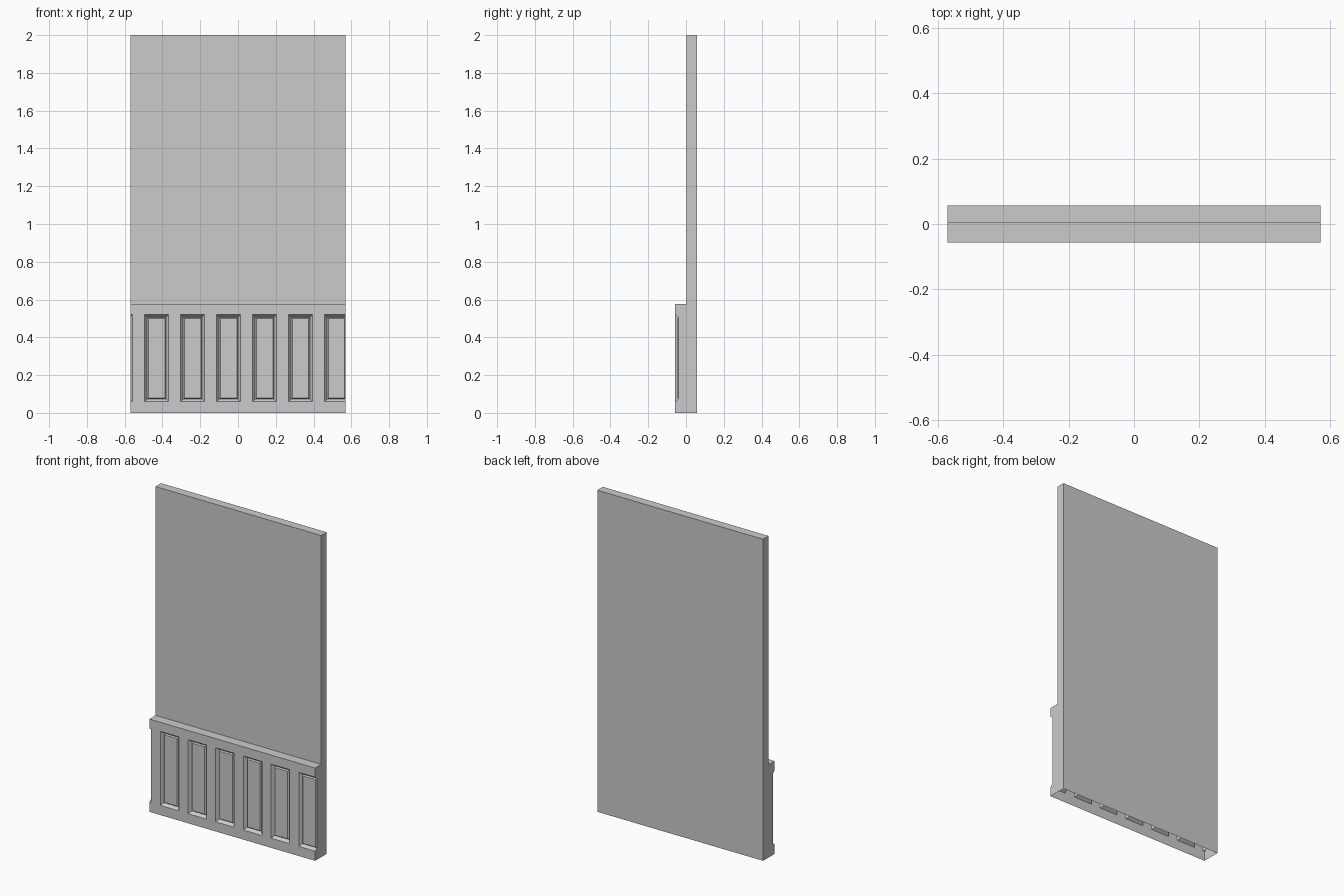
import bpy, bmesh
from mathutils import Vector

if "Cube" in bpy.data.objects:
    bpy.data.objects.remove(bpy.data.objects["Cube"])

HALF_W, FRONT, STEP, BACK = 0.57, -0.057, 0.003, 0.057
DADO_H, WALL_H = 0.577, 2.0
PITCH, PANEL_W, PANEL_X = 0.1905, 0.127, 0.077   # panel spacing, width, a left edge
PANEL_Z = (0.06, 0.52)

bm = bmesh.new()


def rect(x0, x1, z0, z1, y):
    return [bm.verts.new(p) for p in
            ((x0, y, z0), (x1, y, z0), (x1, y, z1), (x0, y, z1))]


def bay(x):
    """One wall bay: a sunk raised-field panel below, plain wall above and behind."""
    x1 = x + PANEL_W
    gap = (PITCH - PANEL_W) / 2
    rings = [rect(x - gap, x1 + gap, 0, DADO_H, FRONT)]
    # sloped moulding down to a groove, then up to the field: (inset, depth)
    for i, d in ((0, 0), (0.014, 0.018), (0.020, 0.011)):
        rings.append(rect(x + i, x1 - i, PANEL_Z[0] + i, PANEL_Z[1] - i, FRONT + d))
    for a, b in zip(rings, rings[1:]):
        for k in range(4):
            n = (k + 1) % 4
            bm.faces.new((a[k], a[n], b[n], b[k]))
    bm.faces.new(rings[-1])
    # ledge, upper wall, top and back
    left, right = rings[0][3], rings[0][2]
    for y, z in ((STEP, DADO_H), (STEP, WALL_H), (BACK, WALL_H), (BACK, 0)):
        l2 = bm.verts.new((x - gap, y, z))
        r2 = bm.verts.new((x1 + gap, y, z))
        bm.faces.new((left, right, r2, l2))
        left, right = l2, r2


for k in range(-4, 3):
    bay(PANEL_X + k * PITCH)
bmesh.ops.remove_doubles(bm, verts=bm.verts[:], dist=1e-5)

# trim both ends through the panels and cap them; the underside stays open
for s in (-1, 1):
    bmesh.ops.bisect_plane(bm, geom=bm.verts[:] + bm.edges[:] + bm.faces[:], dist=1e-6,
                           plane_co=Vector((s * HALF_W, 0, 0)),
                           plane_no=Vector((s, 0, 0)), clear_outer=True)
    ends = [v for v in bm.verts if abs(v.co.x - s * HALF_W) < 1e-5]
    low = [v for v in ends if v.co.z < 1e-5]
    bm.edges.new((min(low, key=lambda v: v.co.y), max(low, key=lambda v: v.co.y)))
    loop = [e for e in bm.edges if all(v in ends for v in e.verts)]
    bmesh.ops.contextual_create(bm, geom=loop)

# merge flat bays into single clean faces
bmesh.ops.dissolve_limit(bm, angle_limit=0.01, verts=bm.verts[:], edges=bm.edges[:])
bmesh.ops.recalc_face_normals(bm, faces=bm.faces[:])
mesh = bpy.data.meshes.new("panelled_wall")
bm.to_mesh(mesh)
bm.free()
bpy.context.collection.objects.link(bpy.data.objects.new("panelled_wall", mesh))
